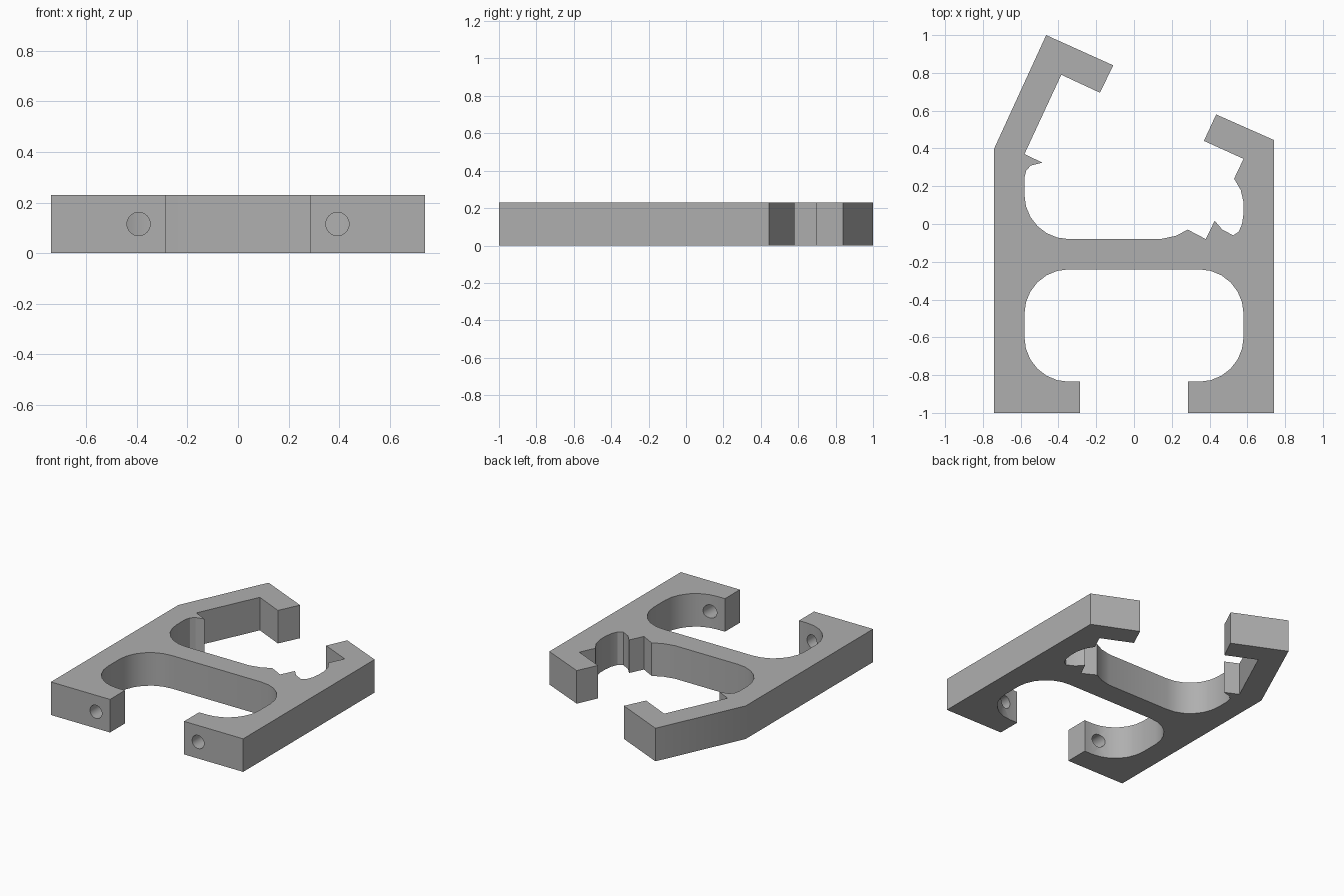
import bpy
import bmesh
from math import cos, sin, radians, pi

if "Cube" in bpy.data.objects:
    bpy.data.objects.remove(bpy.data.objects["Cube"], do_unlink=True)

HEIGHT = 0.23
OUTER, INNER, FOOT = 0.74, 0.58, 0.285
RADIUS = 0.235

grey = bpy.data.materials.new("plain grey")
grey.use_nodes = True
grey.diffuse_color = (0.43, 0.43, 0.43, 1)
grey.node_tree.nodes["Principled BSDF"].inputs["Base Color"].default_value = grey.diffuse_color


def arc(cx, cy, start, end, r=RADIUS, steps=6):
    """Points along a circular arc, angles in degrees."""
    angles = [radians(start + (end - start) * i / steps) for i in range(steps + 1)]
    return [(cx + r * cos(a), cy + r * sin(a)) for a in angles]


def mirrored(points):
    return [(-x, y) for x, y in reversed(points)]


def extrude_profile(name, points, height):
    bm = bmesh.new()
    face = bm.faces.new([bm.verts.new((x, y, 0)) for x, y in points])
    result = bmesh.ops.extrude_face_region(bm, geom=[face])
    top = [v for v in result["geom"] if isinstance(v, bmesh.types.BMVert)]
    bmesh.ops.translate(bm, verts=top, vec=(0, 0, height))
    bmesh.ops.recalc_face_normals(bm, faces=bm.faces)
    mesh = bpy.data.meshes.new(name)
    bm.to_mesh(mesh)
    bm.free()
    obj = bpy.data.objects.new(name, mesh)
    bpy.context.collection.objects.link(obj)
    mesh.materials.append(grey)
    return obj


# Lower bay: right half from the foot round to the cross bar
bend = INNER - RADIUS
right_bay = ([(FOOT, -1), (FOOT, -0.835)]
             + arc(bend, -0.835 + RADIUS, -90, 0)
             + arc(bend, -0.24 - RADIUS, 0, 90))

# Left arm: outer side, angled hook, tooth and rounded inner corner
left_arm = ([(-OUTER, -1), (-OUTER, 0.4), (-0.465, 1), (-0.11, 0.84),
             (-0.18, 0.695), (-0.385, 0.79), (-INNER, 0.37), (-0.485, 0.325),
             (-0.545, 0.31), (-0.57, 0.285), (-INNER, 0.245)]
            + arc(-bend, -0.08 + RADIUS, 180, 270))

# Right arm: bar with notches, scooped corner, short hook and outer side
right_arm = [(0.14, -0.08), (0.22, -0.063), (0.285, -0.03), (0.38, -0.08),
             (0.427, 0.017), (0.468, -0.03), (0.525, -0.06), (0.555, -0.04),
             (0.572, 0), (INNER, 0.055), (INNER, 0.115), (0.565, 0.18),
             (0.53, 0.24), (INNER, 0.345), (0.37, 0.44), (0.435, 0.58),
             (OUTER, 0.445), (OUTER, -1)]

body = extrude_profile("clip_body", left_arm + right_arm + right_bay + mirrored(right_bay), HEIGHT)

# Round holes through both feet
for side in (-1, 1):
    bpy.ops.mesh.primitive_cylinder_add(vertices=32, radius=0.046, depth=0.5,
                                        location=(side * 0.393, -0.9, HEIGHT / 2),
                                        rotation=(pi / 2, 0, 0))
    cutter = bpy.context.object
    cutter.name = "hole_cutter"
    cutter.hide_render = True
    cutter.data.materials.append(grey)
    bpy.context.view_layer.objects.active = body
    hole = body.modifiers.new("foot hole", "BOOLEAN")
    hole.operation = "DIFFERENCE"
    hole.solver = "EXACT"
    hole.object = cutter
    bpy.ops.object.modifier_apply(modifier=hole.name)
    bpy.data.objects.remove(cutter, do_unlink=True)

bpy.ops.object.select_all(action="DESELECT")
body.select_set(True)
bpy.context.view_layer.objects.active = body
bpy.ops.object.shade_smooth_by_angle(angle=radians(25))
